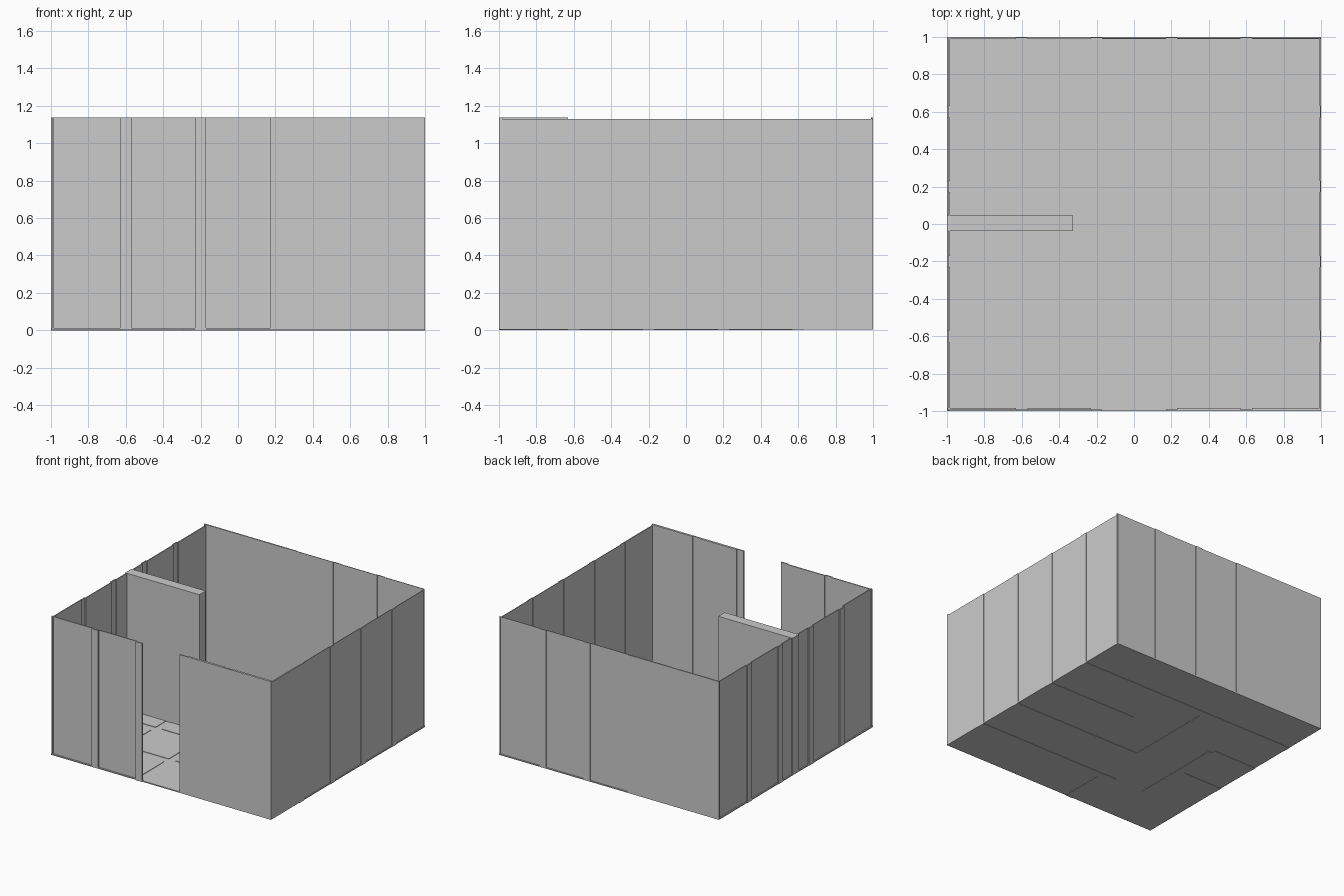
import bpy, bmesh
from mathutils import Vector

if "Cube" in bpy.data.objects:
    bpy.data.objects.remove(bpy.data.objects["Cube"])


def add_box(bm, lo, hi):
    size = [max(a, b) - min(a, b) for a, b in zip(lo, hi)]
    mid = [(a + b) / 2 for a, b in zip(lo, hi)]
    for v in bmesh.ops.create_cube(bm, size=1)["verts"]:
        v.co = Vector([v.co[i] * size[i] + mid[i] for i in range(3)])


def finish(bm, name):
    me = bpy.data.meshes.new(name)
    bm.to_mesh(me)
    bm.free()
    ob = bpy.data.objects.new(name, me)
    bpy.context.collection.objects.link(ob)
    return ob


RIBS = [(c - 0.03, c + 0.03) for c in (-0.6, -0.2, 0.2, 0.6)]
PANELS = [(-1, -0.63), (-0.57, -0.23), (-0.17, 0.17), (0.23, 0.57), (0.63, 1)]


def wall(name, axis, side, depth, top, panels, flat=None, tall=None):
    """Ribs lie on the outer plane, panels are set inwards; axis is the wall's normal."""
    bm = bmesh.new()
    half = depth * 0.5

    def piece(u, d0, d1, z1):
        a, b = side * (1 - d0), side * (1 - d1)
        if axis == 0:
            add_box(bm, (a, u[0], 0.006), (b, u[1], z1))
        else:
            add_box(bm, (u[0], a, 0.006), (u[1], b, z1))

    for r in RIBS:
        piece(r, 0, half + 0.001, top)
    for p in panels:
        piece(p, half, depth, tall if tall and p[0] == -1 else top)
    # plain outer sheet
    if flat:
        piece(flat, 0, half + 0.001, top)
    return finish(bm, name)


# Walls
door_panels = [p for p in PANELS if p != (-0.17, 0.17)]
wall("front_wall", 1, -1, 0.018, 1.138, door_panels, flat=(0.17, 1))
wall("back_wall", 1, 1, 0.011, 1.138, PANELS, flat=(-1, -0.17))
wall("left_wall", 0, -1, 0.017, 1.13, PANELS, tall=1.138)
wall("right_wall", 0, 1, 0.010, 1.13, PANELS, flat=(-1, -0.57))

# Floor sheet with shallow ribs underneath and raised pads on top
bm = bmesh.new()
add_box(bm, (-1, -1, 0.003), (1, 1, 0.008))
for y, x0, x1 in ((-0.6, -0.3, 1), (-0.2, -0.2, 1), (0.2, 0.2, 1), (0.6, -0.2, 1),
                  (-0.2, -1, -0.6), (0.2, -1, -0.6), (0.6, -1, -0.2)):
    add_box(bm, (x0, y - 0.03, 0), (x1, y + 0.03, 0.004))
for x, y0, y1 in ((-0.2, -0.2, 0.6), (-0.6, -0.6, 0.2), (-0.2, -1, -0.6)):
    add_box(bm, (x - 0.03, y0, 0), (x + 0.03, y1, 0.004))
for px in PANELS:
    for py in PANELS:
        add_box(bm, (px[0], py[0], 0.007), (px[1], py[1], 0.012))
finish(bm, "floor")

# Inner dividing wall
bm = bmesh.new()
add_box(bm, (-1, -0.037, 0.01), (-0.325, 0.045, 1.13))
finish(bm, "partition")
